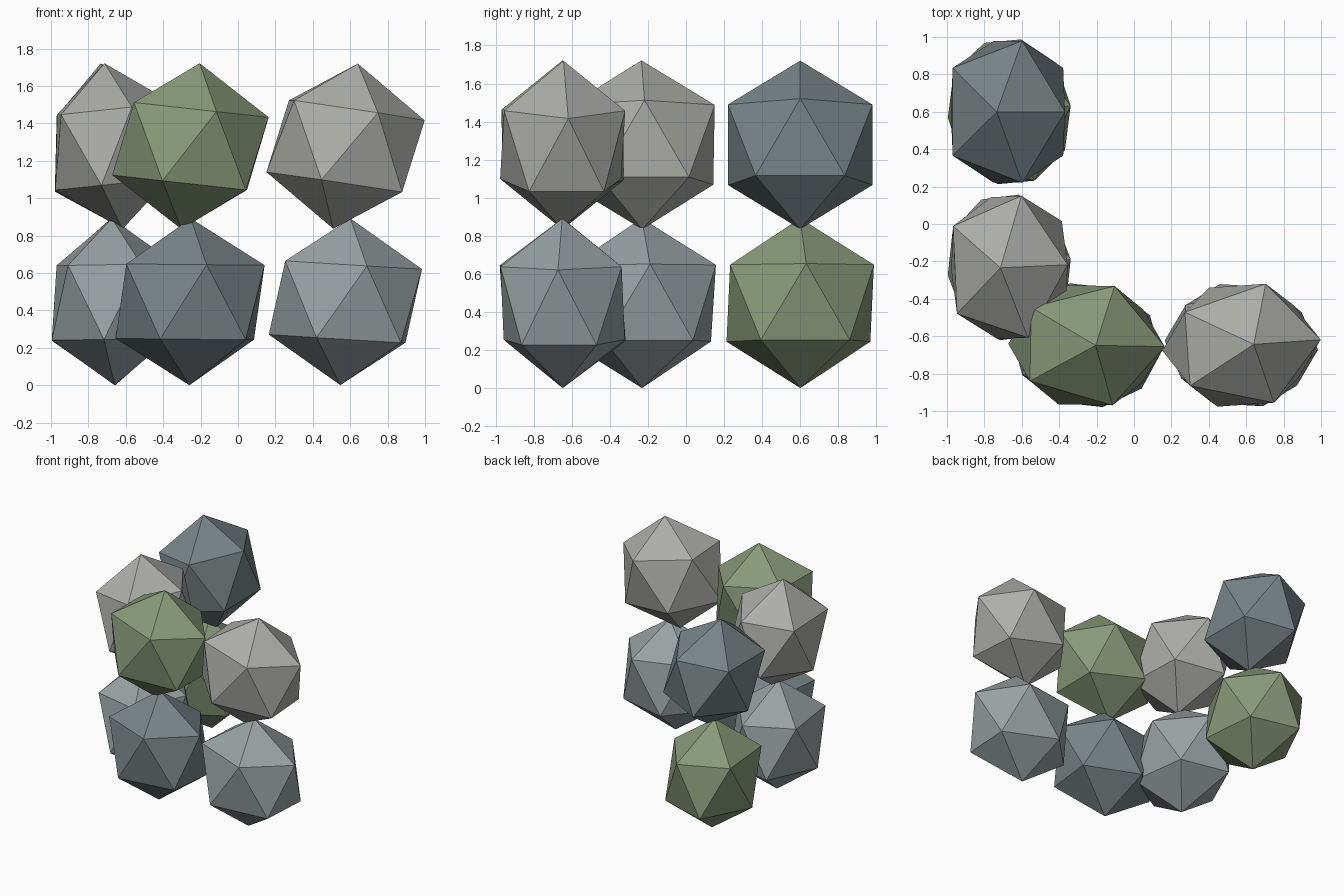
import bpy
from math import radians

if "Cube" in bpy.data.objects:
    bpy.data.objects.remove(bpy.data.objects["Cube"])

RADIUS = 0.446
SQUASH = 0.84        # boulders are thinner across the wall
LOW, HIGH = 0.446, 1.278


def material(name, rgb):
    m = bpy.data.materials.new(name)
    m.diffuse_color = (*rgb, 1)
    m.use_nodes = True
    m.node_tree.nodes["Principled BSDF"].inputs["Base Color"].default_value = m.diffuse_color
    return m


warm = material("warm_grey_stone", (0.42, 0.42, 0.40))
blue = material("blue_grey_stone", (0.32, 0.36, 0.37))
dark = material("dark_slate_stone", (0.19, 0.23, 0.24))
moss = material("mossy_stone", (0.25, 0.32, 0.19))


def boulder(name, loc, rot, thin_axis, mat):
    """Low-poly boulder: squashed icosahedron with a slight tilt and spin."""
    bpy.ops.mesh.primitive_ico_sphere_add(subdivisions=1, radius=RADIUS, location=loc)
    ob = bpy.context.object
    ob.name = name
    ob.scale[thin_axis] = SQUASH
    ob.rotation_euler = [radians(a) for a in rot]
    ob.data.materials.append(mat)


# side arm of the corner wall (thin in x)
boulder("back_lower_boulder", (-0.667, 0.60, LOW), (0, -1.5, 5.5), 0, moss)
boulder("back_upper_boulder", (-0.674, 0.60, HIGH), (0, -7.7, 0), 0, dark)
boulder("middle_lower_boulder", (-0.667, -0.232, LOW), (0, -1, 7.5), 0, blue)
boulder("middle_upper_boulder", (-0.666, -0.232, HIGH), (0, -6.2, 2.6), 0, warm)

# front arm of the corner wall (thin in y)
boulder("front_lower_boulder", (-0.256, -0.648, LOW), (0, 0.5, -6.5), 1, dark)
boulder("front_upper_boulder", (-0.254, -0.648, HIGH), (0, 6.3, -1), 1, moss)
boulder("end_lower_boulder", (0.574, -0.648, LOW), (0, 3.5, -3.5), 1, blue)
boulder("end_upper_boulder", (0.575, -0.648, HIGH), (0, 8.5, 4), 1, warm)
